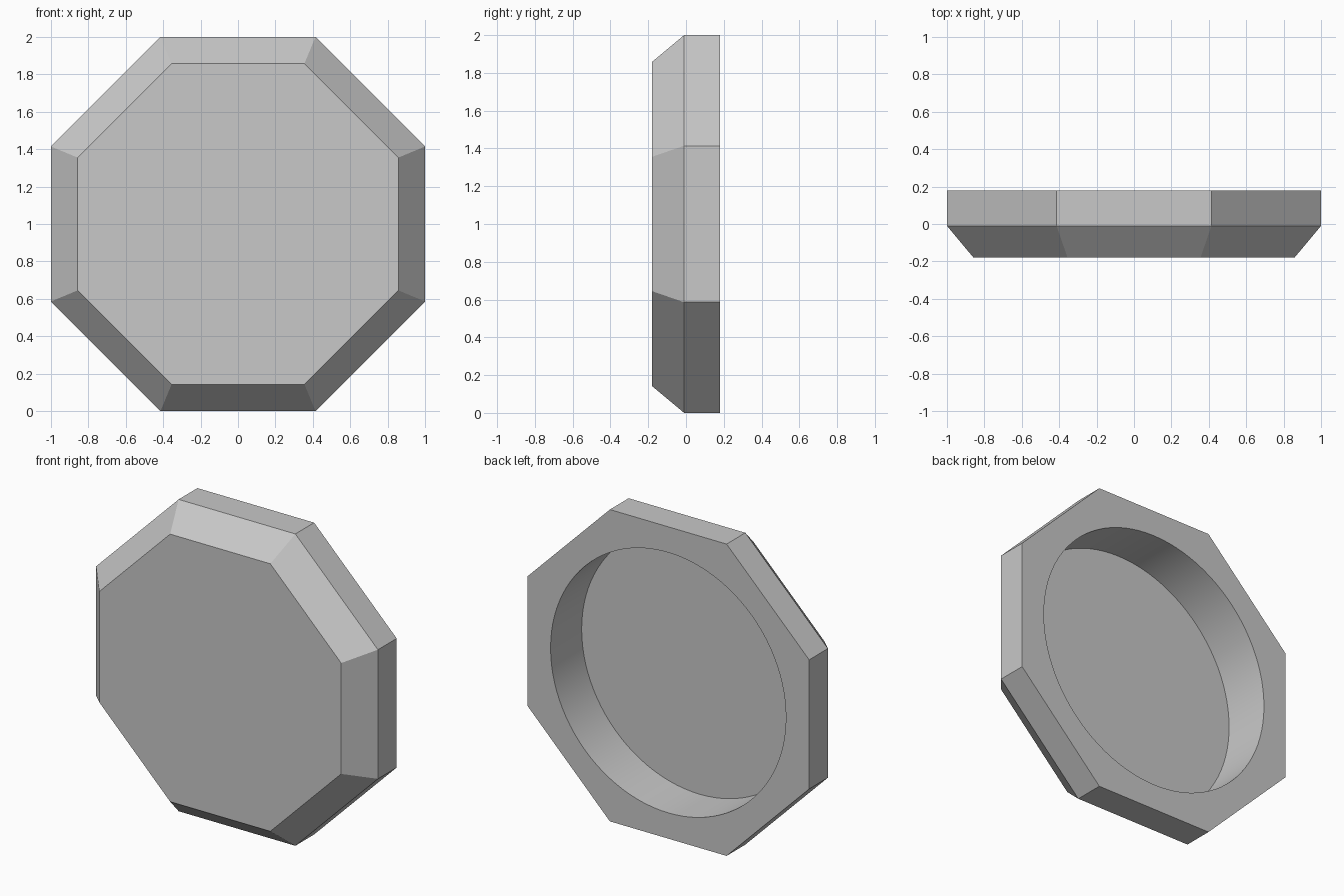
import bpy
import bmesh
from math import sin, cos, pi, radians

cube = bpy.data.objects.get("Cube")
if cube:
    bpy.data.objects.remove(cube, do_unlink=True)

FRONT, SHOULDER, BACK = -0.18, -0.01, 0.18   # depths along y
FLOOR = -0.135                               # bottom of the round recess
RECESS_RADIUS = 0.835

grey = bpy.data.materials.new("plain grey")
grey.use_nodes = True
colour = (0.58, 0.58, 0.58, 1)
grey.diffuse_color = colour
grey.node_tree.nodes["Principled BSDF"].inputs["Base Color"].default_value = colour

bm = bmesh.new()


def ring(radius, y, sides, turn=0.0):
    """Closed ring of vertices standing upright at depth y."""
    angles = [2 * pi * i / sides + turn for i in range(sides)]
    return [bm.verts.new((radius * cos(a), y, 1 + radius * sin(a))) for a in angles]


def octagon(apothem, y):
    return ring(apothem / cos(pi / 8), y, 8, pi / 8)


def wall(a, b):
    for i in range(len(a)):
        j = (i + 1) % len(a)
        bm.faces.new((a[i], a[j], b[j], b[i]))


def loop_edges(loop):
    return [bm.edges.get((v, loop[i - 1])) for i, v in enumerate(loop)]


# Outer shell: front face, sloped border, straight rim
front = octagon(0.858, FRONT)
shoulder = octagon(1.0, SHOULDER)
back = octagon(1.0, BACK)
bm.faces.new(front)
wall(front, shoulder)
wall(shoulder, back)

# Round recess in the back
mouth = ring(RECESS_RADIUS, BACK, 96)
floor = ring(RECESS_RADIUS, FLOOR, 96)
wall(mouth, floor)
bm.faces.new(floor)

# Flat back face around the recess
bmesh.ops.triangle_fill(bm, use_beauty=True, use_dissolve=False,
                        edges=loop_edges(back) + loop_edges(mouth), normal=(0, 1, 0))
bmesh.ops.recalc_face_normals(bm, faces=bm.faces)

mesh = bpy.data.meshes.new("octagonal_cap")
bm.to_mesh(mesh)
bm.free()
mesh.materials.append(grey)
cap = bpy.data.objects.new("octagonal_cap", mesh)
bpy.context.collection.objects.link(cap)

# Smooth recess wall, crisp facets elsewhere
bpy.ops.object.select_all(action='DESELECT')
cap.select_set(True)
bpy.context.view_layer.objects.active = cap
bpy.ops.object.shade_smooth_by_angle(angle=radians(20))
